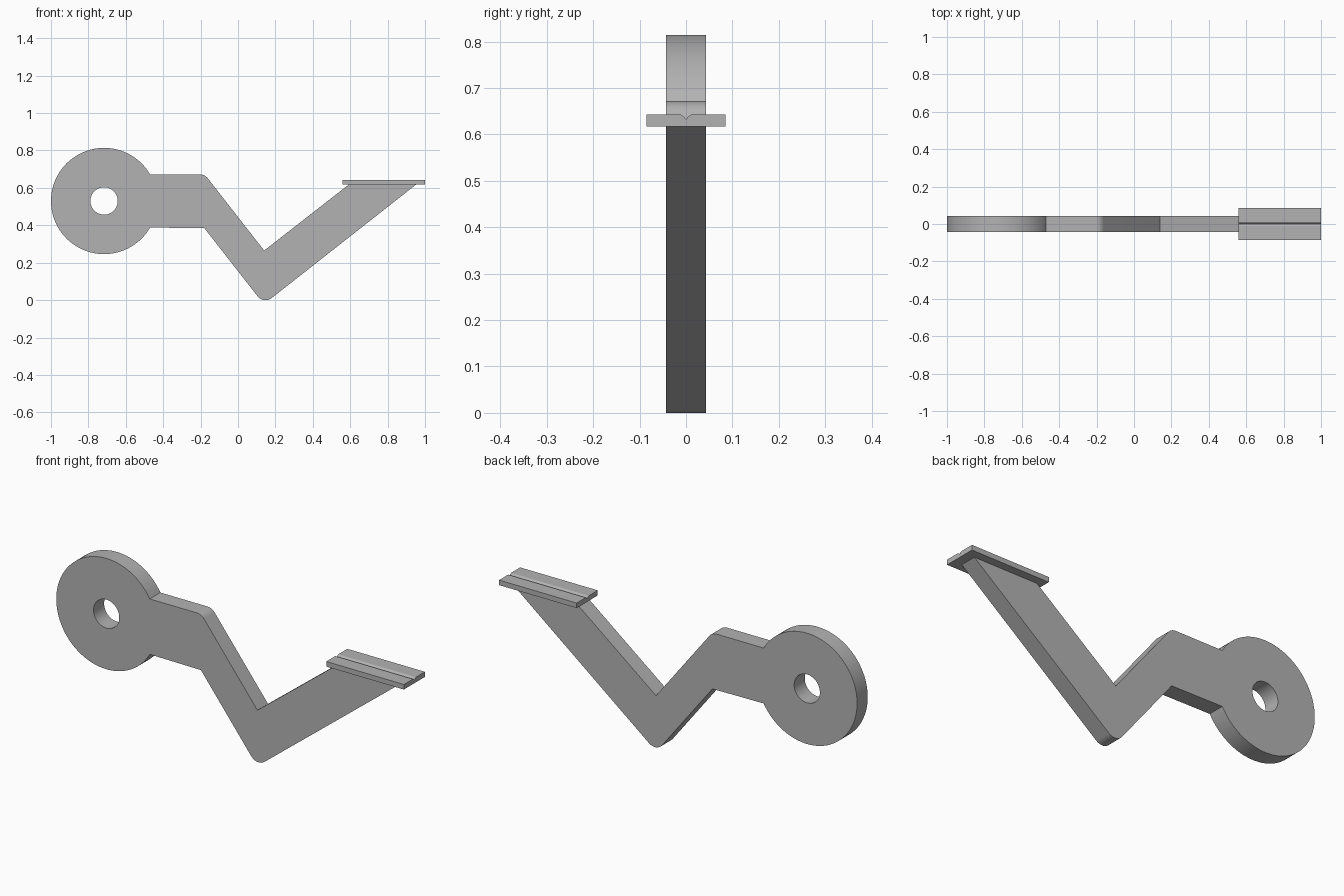
import bpy, bmesh, math
from mathutils import Vector

cube = bpy.data.objects.get("Cube")
if cube:
    bpy.data.objects.remove(cube, do_unlink=True)

grey = bpy.data.materials.new("plain grey")
grey.use_nodes = True
grey.diffuse_color = (0.45, 0.45, 0.45, 1)
grey.node_tree.nodes["Principled BSDF"].inputs["Base Color"].default_value = grey.diffuse_color


def arc(cx, cy, r, start, end, n):
    """Points along an arc, angles in degrees."""
    angles = [math.radians(start + (end - start) * i / n) for i in range(n + 1)]
    return [(cx + r * math.cos(a), cy + r * math.sin(a)) for a in angles]


def fillet(prev, corner, nxt, r, n=8):
    """Round a corner of an outline with radius r."""
    c = Vector(corner)
    u, v = (Vector(prev) - c).normalized(), (Vector(nxt) - c).normalized()
    half = u.angle(v) / 2
    centre = c + (u + v).normalized() * r / math.sin(half)
    t = r / math.tan(half)
    a, b = c + u * t - centre, c + v * t - centre
    return [tuple(centre + a.slerp(b, i / n) * r / a.slerp(b, i / n).length)
            for i in range(n + 1)]


def extrude(name, loops, place, depth):
    """Fill closed loops (later ones are holes) and extrude along depth."""
    bm = bmesh.new()
    edges = []
    for loop in loops:
        vs = [bm.verts.new(place(*p)) for p in loop]
        edges += [bm.edges.new((vs[i - 1], vs[i])) for i in range(len(vs))]
    bmesh.ops.triangle_fill(bm, edges=edges, use_beauty=True)
    new = bmesh.ops.extrude_face_region(bm, geom=bm.faces[:], use_keep_orig=True)
    moved = [g for g in new["geom"] if isinstance(g, bmesh.types.BMVert)]
    bmesh.ops.translate(bm, verts=moved, vec=depth)
    bmesh.ops.recalc_face_normals(bm, faces=bm.faces[:])
    mesh = bpy.data.meshes.new(name)
    bm.to_mesh(mesh)
    bm.free()
    mesh.materials.append(grey)
    obj = bpy.data.objects.new(name, mesh)
    bpy.context.collection.objects.link(obj)
    bpy.ops.object.select_all(action='DESELECT')
    obj.select_set(True)
    bpy.context.view_layer.objects.active = obj
    bpy.ops.object.shade_smooth_by_angle(angle=math.radians(25))
    return obj


# Lever: round eye with a bored hole, neck and bent arm in one flat bar
hub = (-0.716, 0.53)
neck_low, elbow_low = (-0.47, 0.385), (-0.18, 0.385)
heel, tip = (0.138, -0.022), (0.955, 0.62)
ledge, crook = (0.595, 0.62), (0.14, 0.265)
elbow_top, neck_top = (-0.178, 0.672), (-0.47, 0.672)
outline = (arc(*hub, 0.284, 30, 330, 72)
           + [elbow_low] + fillet(elbow_low, heel, tip, 0.053)
           + [tip, ledge, crook] + fillet(crook, elbow_top, neck_top, 0.053))
bore = arc(*hub, 0.073, 0, 360, 48)[:-1]
extrude("lever_arm", [outline, bore],
        lambda x, z: (x, -0.043, z), (0, 0.086, 0))

# Pad on the arm tip, with a small flared groove along its top
top, bottom, side = 0.643, 0.617, 0.085
groove = [(0.012, top), (0.005, top - 0.004)]
section = ([(-side, bottom), (side, bottom), (side, top)] + groove + [(0, top - 0.011)]
           + [(-y, z) for y, z in reversed(groove)] + [(-side, top)])
extrude("grooved_pad", [section],
        lambda y, z: (0.56, y, z), (0.44, 0, 0))
